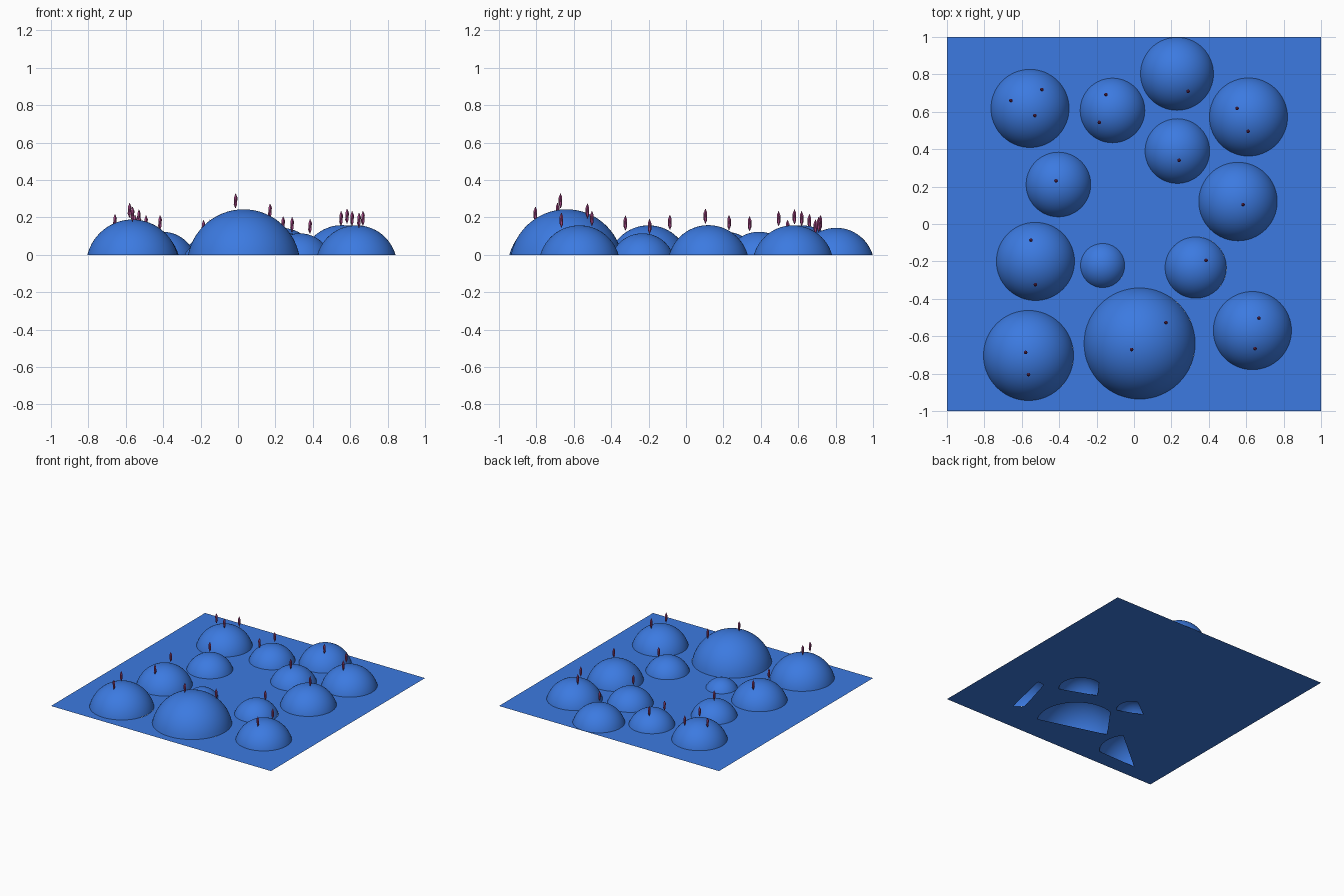
import bpy, bmesh
from math import sin, cos, radians, sqrt
from mathutils import Matrix

if "Cube" in bpy.data.objects:
    bpy.data.objects.remove(bpy.data.objects["Cube"])

SINK = 0.06   # sphere centres lie this far below the ground sheet


def material(name, rgb):
    m = bpy.data.materials.new(name)
    m.diffuse_color = (*rgb, 1)
    m.use_nodes = True
    m.node_tree.nodes["Principled BSDF"].inputs["Base Color"].default_value = m.diffuse_color
    return m


blue = material("blue", (0.045, 0.195, 0.75))
plum = material("plum", (0.35, 0.06, 0.22))


def add_object(name, bm, mat, smooth=False):
    me = bpy.data.meshes.new(name)
    for f in bm.faces:
        f.smooth = smooth
    bm.to_mesh(me)
    bm.free()
    me.materials.append(mat)
    ob = bpy.data.objects.new(name, me)
    bpy.context.collection.objects.link(ob)
    return ob


# Each mound: x, y, radius at ground, spikes on it, arcs of the opening below
mounds = [
    (-0.556, 0.618, 0.209, [(-.658, .66), (-.492, .719), (-.53, .58)], []),
    (-0.115, 0.607, 0.173, [(-.15, .692), (-.185, .543)], []),
    (0.230, 0.803, 0.195, [(.289, .709)], []),
    (0.612, 0.572, 0.209, [(.551, .618), (.61, .495)], []),
    (0.232, 0.390, 0.173, [(.241, .34)], []),
    (-0.404, 0.211, 0.173, [(-.417, .23)], []),
    (0.556, 0.120, 0.210, [(.583, .104)], []),
    (-0.527, -0.200, 0.209, [(-.551, -.086), (-.527, -.324)], []),
    (-0.168, -0.222, 0.118, [], [(-45, 70), (183, 183)]),
    (0.330, -0.233, 0.164, [(.385, -.195)], [(-41, 107), (179, 179)]),
    (-0.564, -0.703, 0.241, [(-.58, -.687), (-.564, -.805)], [(-42, 35), (225, 225)]),
    (0.030, -0.639, 0.297, [(-.013, -.671), (.171, -.527)], [(-31, 109), (179, 179)]),
    (0.633, -0.570, 0.209, [(.668, -.503), (.647, -.666)], [(88, 105), (223, 247)]),
]

ground = bmesh.new()


def add_loop(points):
    vs = [ground.verts.new((x, y, 0)) for x, y in points]
    for a, b in zip(vs, vs[1:] + vs[:1]):
        ground.edges.new((a, b))


add_loop([(-1, -1), (1, -1), (1, 1), (-1, 1)])

for i, (cx, cy, r, spikes, arcs) in enumerate(mounds, 1):
    # Mound: sphere cap cut at the ground, open underneath
    R = sqrt(r * r + SINK * SINK)
    bm = bmesh.new()
    bmesh.ops.create_uvsphere(bm, u_segments=64, v_segments=32, radius=R,
                              matrix=Matrix.Translation((cx, cy, -SINK)))
    bmesh.ops.bisect_plane(bm, geom=bm.verts[:] + bm.edges[:] + bm.faces[:],
                           plane_co=(0, 0, 0), plane_no=(0, 0, 1), clear_inner=True)
    add_object(f"mound_{i}", bm, blue, smooth=True)

    # Opening in the ground sheet below the mound
    outline = []
    for a0, a1 in arcs:
        n = max(1, int((a1 - a0) / 6))
        for k in range(n + 1 if a1 > a0 else 1):
            a = radians(a0 + (a1 - a0) * k / n)
            outline.append((cx + r * cos(a), cy + r * sin(a)))
    if outline:
        add_loop(outline)

    # Spikes: stretched icosahedrons hovering just over the mound
    for j, (x, y) in enumerate(spikes, 1):
        z = sqrt(R * R - (x - cx) ** 2 - (y - cy) ** 2) - SINK + 0.05
        bm = bmesh.new()
        bmesh.ops.create_icosphere(bm, subdivisions=1, radius=1,
                                   matrix=Matrix.Translation((x, y, z))
                                   @ Matrix.Diagonal((0.011, 0.011, 0.042, 1)))
        add_object(f"spike_{i}_{j}", bm, plum)

# Ground sheet with openings
bmesh.ops.triangle_fill(ground, use_beauty=True, edges=ground.edges[:], normal=(0, 0, 1))
for f in ground.faces:
    if f.normal.z < 0:
        f.normal_flip()
add_object("ground_sheet", ground, blue)
